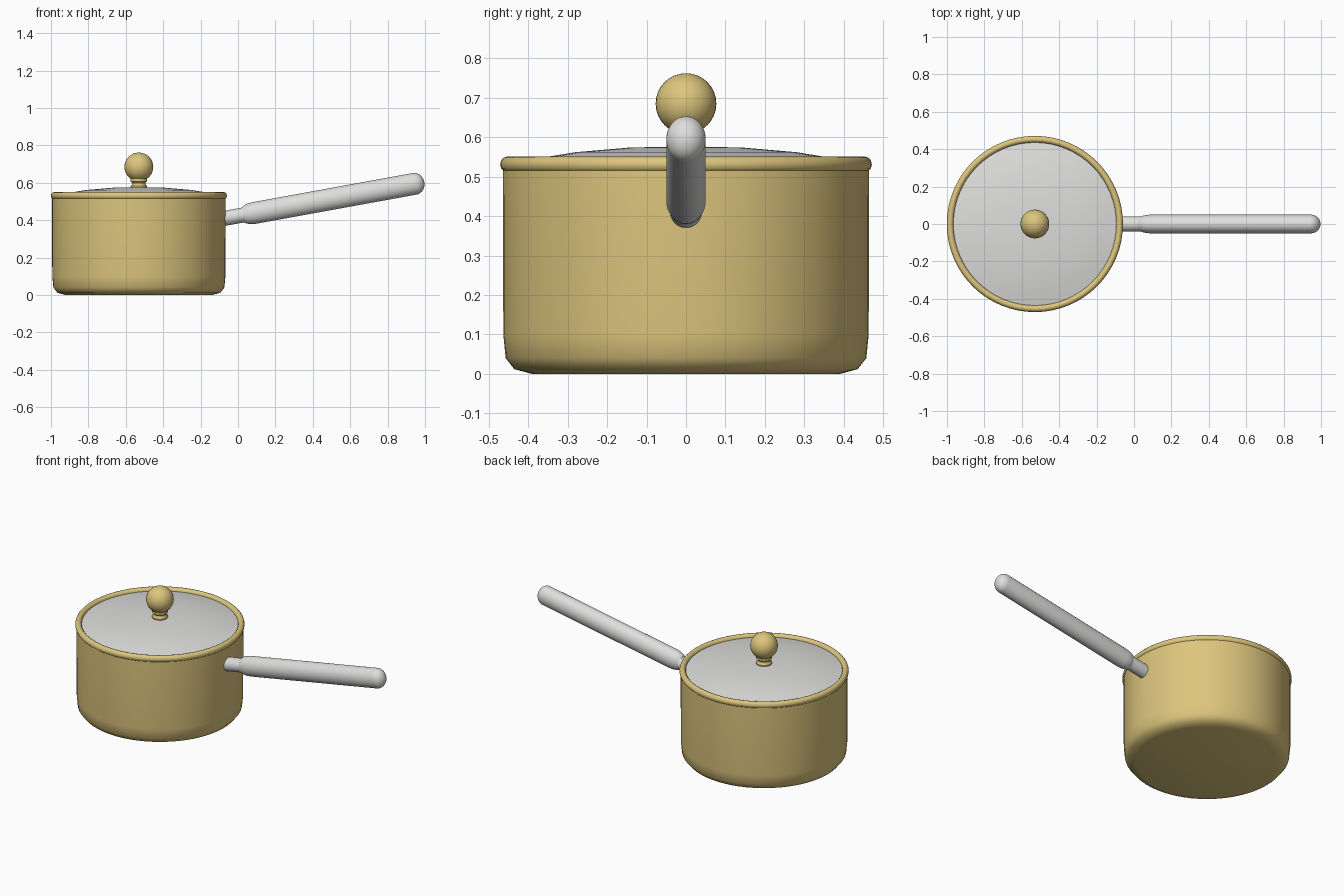
import bpy, bmesh
from math import sin, cos, pi, radians
from mathutils import Matrix

cube = bpy.data.objects.get("Cube")
if cube:
    bpy.data.objects.remove(cube, do_unlink=True)


def material(name, rgb):
    mat = bpy.data.materials.new(name)
    mat.use_nodes = True
    mat.diffuse_color = (*rgb, 1)
    mat.node_tree.nodes["Principled BSDF"].inputs["Base Color"].default_value = (*rgb, 1)
    return mat


brass = material("brass", (0.72, 0.56, 0.205))
steel = material("steel", (0.73, 0.74, 0.72))


def lathe(name, profile, mat, matrix, steps=64, angle=40):
    """Spin (radius, height) points around z, then place the result."""
    bm = bmesh.new()
    verts = [bm.verts.new((r, 0, z)) for r, z in profile]
    edges = [bm.edges.new(pair) for pair in zip(verts, verts[1:])]
    bmesh.ops.spin(bm, geom=verts + edges, axis=(0, 0, 1), cent=(0, 0, 0),
                   angle=2 * pi, steps=steps)
    bmesh.ops.remove_doubles(bm, verts=bm.verts, dist=0.0005)
    bmesh.ops.recalc_face_normals(bm, faces=bm.faces)
    bm.transform(matrix)
    mesh = bpy.data.meshes.new(name)
    bm.to_mesh(mesh)
    bm.free()
    mesh.materials.append(mat)
    obj = bpy.data.objects.new(name, mesh)
    bpy.context.collection.objects.link(obj)
    bpy.ops.object.select_all(action='DESELECT')
    obj.select_set(True)
    bpy.context.view_layer.objects.active = obj
    bpy.ops.object.shade_smooth_by_angle(angle=radians(angle))
    return obj


def arc(r_center, z_center, r, z, start, end, n):
    """Elliptical arc of profile points, angles in degrees."""
    turns = [radians(start + (end - start) * i / n) for i in range(n + 1)]
    return [(max(0, r_center + r * cos(a)), z_center + z * sin(a)) for a in turns]


pan = Matrix.Translation((-0.53, 0, 0))

# Pan body: outer wall, rounded base and inner wall
lathe("pan_body", [(0, 0), (0.39, 0), (0.435, 0.012), (0.457, 0.04), (0.463, 0.1),
                   (0.464, 0.53), (0.44, 0.53), (0.435, 0.04), (0, 0.02)], brass, pan)

# Rolled rim
lathe("pan_rim", arc(0.453, 0.531, 0.018, 0.02, 0, 360, 12), brass, pan)

# Shallow domed lid
lathe("lid", [(0, 0.576), (0.14, 0.574), (0.28, 0.562), (0.36, 0.549),
              (0.44, 0.532), (0.44, 0.525), (0, 0.56)], steel, pan)

# Lid knob: waisted neck and ball
lathe("knob_neck", [(0, 0.565), (0.043, 0.565), (0.044, 0.582), (0.036, 0.592),
                    (0.036, 0.6), (0.044, 0.608), (0.044, 0.625), (0, 0.64)],
      brass, pan, 32)
lathe("knob_ball", arc(0, 0.685, 0.077, 0.077, -90, 90, 16), brass, pan, 32)

# Tilted handle: its length runs out along +x and upwards
tilt = Matrix.Translation((-0.1, 0, 0.405)) @ Matrix.Rotation(radians(79.7), 4, 'Y')
lathe("handle_stem", [(0, 0), (0.04, 0), (0.04, 0.16), (0, 0.16)], steel, tilt, 32)

# Grip is slightly taller than wide, with a rounded end
grip = [(0, 0.128), (0.036, 0.13), (0.043, 0.145), (0.048, 0.165), (0.05, 0.19)]
grip += arc(0, 1.063, 0.05, 0.051, 0, 90, 8)
lathe("handle_grip", grip, steel, tilt @ Matrix.Diagonal((1.17, 1, 1, 1)), 32)
